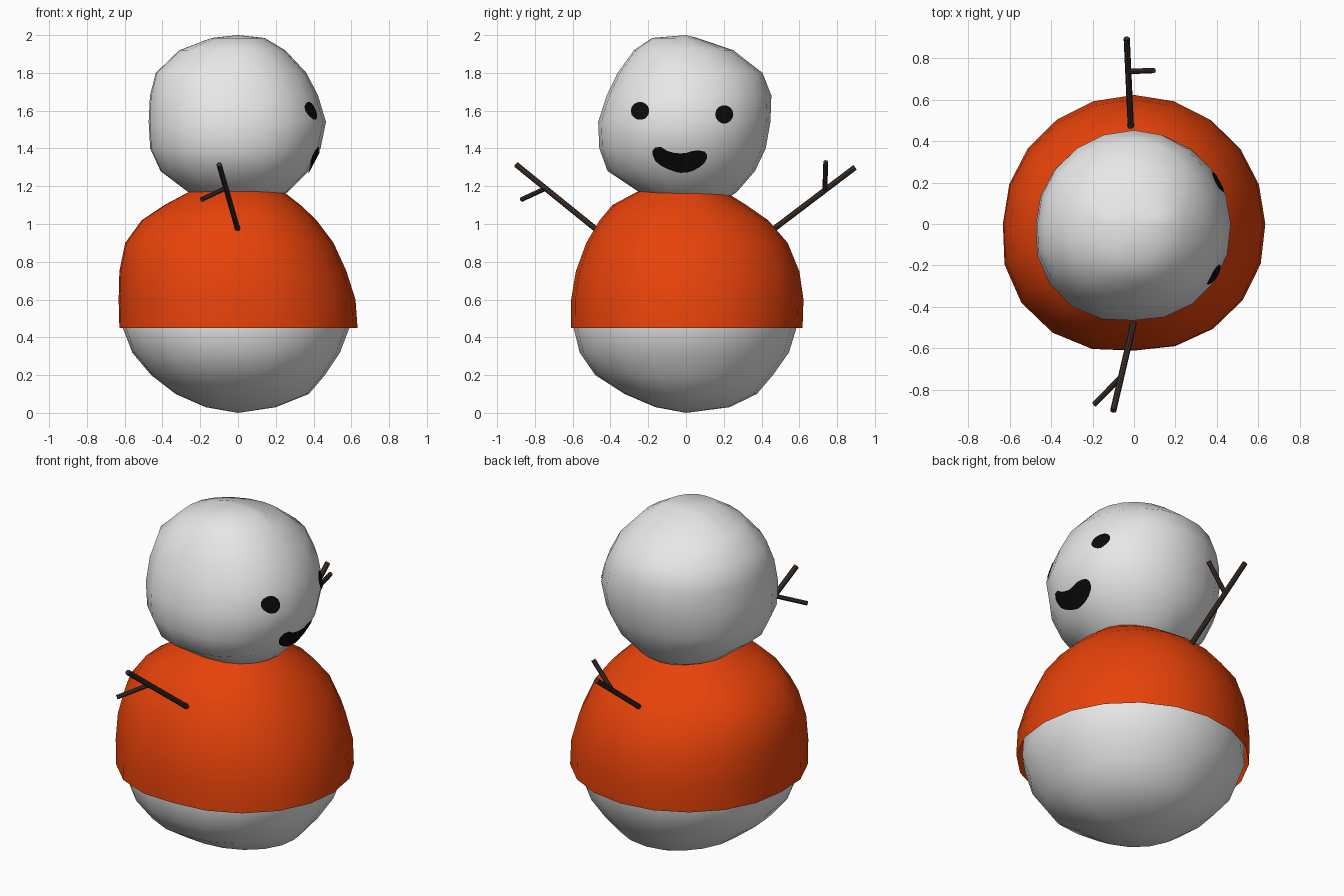
import bpy, bmesh, math
from mathutils import Vector
from mathutils.bvhtree import BVHTree

if "Cube" in bpy.data.objects:
    bpy.data.objects.remove(bpy.data.objects["Cube"])


def material(name, rgb):
    m = bpy.data.materials.new(name)
    m.diffuse_color = (*rgb, 1)
    m.use_nodes = True
    m.node_tree.nodes["Principled BSDF"].inputs["Base Color"].default_value = m.diffuse_color
    return m


SNOW = material("snow white", (0.80, 0.80, 0.80))
ORANGE = material("shirt orange", (0.80, 0.055, 0.003))
BROWN = material("twig brown", (0.05, 0.03, 0.022))
BLACK = material("coal black", (0.003, 0.003, 0.003))


def finish(bm, name, mat, smooth=True):
    me = bpy.data.meshes.new(name)
    for f in bm.faces:
        f.smooth = smooth
    bm.to_mesh(me)
    me.materials.append(mat)
    ob = bpy.data.objects.new(name, me)
    bpy.context.collection.objects.link(ob)
    return ob


def lumpy_ball(name, rows, mat, bulge, bottom=None, top=None, sides=20):
    """Loft of rounded rings; each row is z, reach to -x, +x, -y, +y.
    bulge is the extra swelling on the front left and front right diagonals."""
    bm = bmesh.new()
    rings = []
    for z, xm, xp, ym, yp in rows:
        ring = []
        for i in range(sides):
            a = math.tau * i / sides
            c, s = math.cos(a), math.sin(a)
            k = 1 + abs(math.sin(2 * a)) * (0 if s > 0 else bulge[0] if c < 0 else bulge[1])
            ring.append(bm.verts.new((k * c * (xp if c > 0 else xm),
                                      k * s * (yp if s > 0 else ym), z)))
        rings.append(ring)
    for lo, hi in zip(rings, rings[1:]):
        for i in range(sides):
            j = (i + 1) % sides
            bm.faces.new((lo[i], lo[j], hi[j], hi[i]))
    for z, ring, flip in ((bottom, rings[0], True), (top, rings[-1], False)):
        if z is None:
            continue
        pole = bm.verts.new((0, 0, z))
        for i in range(sides):
            a, b = ring[i], ring[(i + 1) % sides]
            bm.faces.new((b, a, pole) if flip else (a, b, pole))
    bmesh.ops.triangulate(bm, faces=bm.faces[:])
    bm.normal_update()
    tree = BVHTree.FromBMesh(bm)
    finish(bm, name, mat)
    bm.free()
    return tree


# Snow body
lumpy_ball("body", [
    (0.03, .17, .20, .16, .23), (0.10, .33, .375, .325, .375), (0.20, .46, .46, .48, .46),
    (0.32, .56, .54, .563, .545), (0.45, .61, .59, .595, .585), (0.60, .60, .585, .58, .585),
    (0.80, .59, .52, .535, .555), (1.00, .49, .40, .44, .42), (1.12, .32, .28, .32, .26),
], SNOW, (0.04, 0.025), 0.0, 1.17)

# Shirt, an open shell around the upper body
lumpy_ball("shirt", [
    (0.45, .628, .633, .61, .617), (0.60, .632, .622, .608, .622), (0.75, .628, .574, .583, .60),
    (0.90, .597, .506, .528, .538), (1.02, .51, .416, .457, .435), (1.10, .39, .332, .39, .32),
    (1.175, .25, .235, .25, .20),
], ORANGE, (0.065, 0.025))

# Head
head = lumpy_ball("head", [
    (1.10, .13, .14, .13, .17), (1.17, .265, .265, .25, .27), (1.28, .41, .375, .415, .365),
    (1.40, .465, .437, .459, .422), (1.54, .473, .466, .465, .447), (1.68, .466, .424, .42, .452),
    (1.80, .435, .362, .362, .405), (1.92, .31, .25, .275, .25), (1.985, .14, .14, .18, .06),
], SNOW, (0.065, 0.025), 1.08, 2.0)


def on_head(y, z):
    """Point just outside the head surface, seen from +x."""
    hit, normal, _, _ = head.ray_cast(Vector((2, y, z)), Vector((-1, 0, 0)))
    return hit + normal * 0.006


# Eyes: thin discs laid on the head
for name, cy, cz in (("left_eye", -0.24, 1.597), ("right_eye", 0.20, 1.58)):
    bm = bmesh.new()
    mid = bm.verts.new(on_head(cy, cz))
    n = 14
    inner, outer = [[bm.verts.new(on_head(cy + r * math.cos(math.tau * i / n),
                                          cz + r * math.sin(math.tau * i / n)))
                     for i in range(n)] for r in (0.024, 0.048)]
    for i in range(n):
        j = (i + 1) % n
        bm.faces.new((mid, inner[i], inner[j]))
        bm.faces.new((inner[i], outer[i], outer[j], inner[j]))
    finish(bm, name, BLACK)
    bm.free()

# Mouth: a strip between an upper and a lower lip line (y, upper z, lower z)
LIPS = [(-.175, 1.39, 1.37), (-.16, 1.407, 1.335), (-.13, 1.408, 1.31), (-.10, 1.39, 1.295),
        (-.065, 1.38, 1.282), (-.03, 1.376, 1.275), (.005, 1.38, 1.277), (.035, 1.39, 1.284),
        (.07, 1.392, 1.303), (.098, 1.386, 1.327), (.11, 1.37, 1.35)]
bm = bmesh.new()
cols = [[bm.verts.new(on_head(y, lo + (hi - lo) * k / 4)) for k in range(5)] for y, hi, lo in LIPS]
for a, b in zip(cols, cols[1:]):
    for k in range(4):
        bm.faces.new((a[k], b[k], b[k + 1], a[k + 1]))
finish(bm, "mouth", BLACK)
bm.free()


def twig(name, start, end, r):
    start, end = Vector(start), Vector(end)
    bpy.ops.mesh.primitive_cylinder_add(vertices=8, radius=r, depth=(end - start).length,
                                        location=(start + end) / 2)
    ob = bpy.context.object
    ob.name = name
    ob.rotation_euler = (end - start).to_track_quat('Z', 'Y').to_euler()
    ob.data.materials.append(BROWN)
    bpy.ops.object.shade_smooth_by_angle()


# Twig arms, each with one side branch
twig("left_arm", (0.0, -0.47, 0.967), (-0.10, -0.90, 1.315), 0.015)
twig("left_branch", (-0.065, -0.74, 1.19), (-0.192, -0.87, 1.13), 0.013)
twig("right_arm", (-0.015, 0.46, 0.97), (-0.035, 0.895, 1.30), 0.015)
twig("right_branch", (-0.025, 0.735, 1.18), (0.095, 0.74, 1.33), 0.013)
